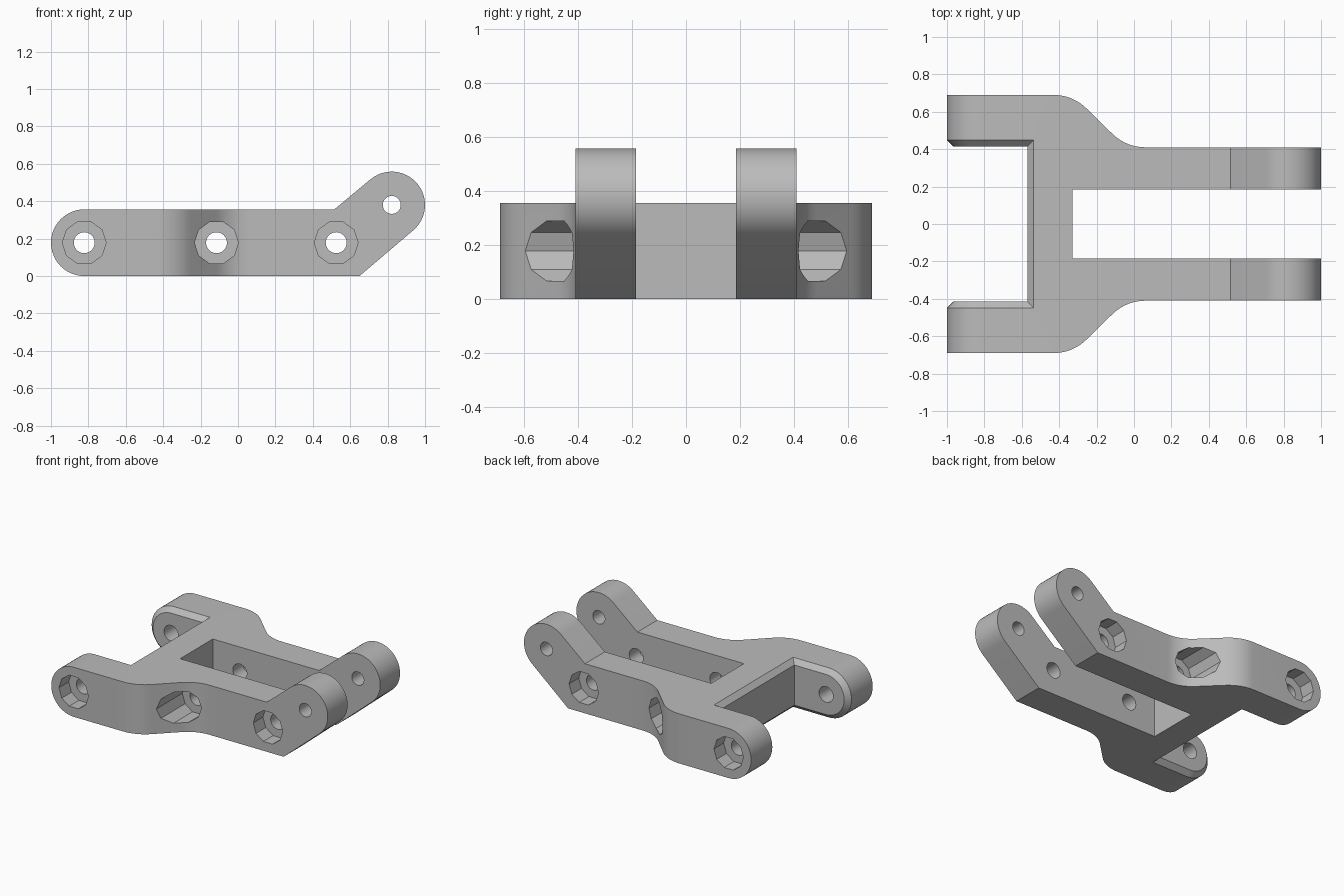
import bpy, bmesh
from math import pi, sin, cos, radians
from mathutils import Matrix

if "Cube" in bpy.data.objects:
    bpy.data.objects.remove(bpy.data.objects["Cube"], do_unlink=True)

grey = bpy.data.materials.new("light grey")
grey.use_nodes = True
colour = (0.5, 0.5, 0.5, 1)
grey.diffuse_color = colour
grey.node_tree.nodes["Principled BSDF"].inputs["Base Color"].default_value = colour


def arc(cx, cy, r, a0, a1, n):
    return [(cx + r * cos(radians(a0 + (a1 - a0) * i / n)),
             cy + r * sin(radians(a0 + (a1 - a0) * i / n))) for i in range(n + 1)]


def prism(name, points, lo, hi, axis):
    """Extrude a 2D outline along y (x,z outline) or z (x,y outline)."""
    place = (lambda u, v, d: (u, d, v)) if axis == "y" else (lambda u, v, d: (u, v, d))
    bm = bmesh.new()
    low = [bm.verts.new(place(u, v, lo)) for u, v in points]
    high = [bm.verts.new(place(u, v, hi)) for u, v in points]
    bm.faces.new(low)
    bm.faces.new(high)
    for i in range(len(points)):
        j = (i + 1) % len(points)
        bm.faces.new((low[i], low[j], high[j], high[i]))
    bmesh.ops.recalc_face_normals(bm, faces=bm.faces)
    mesh = bpy.data.meshes.new(name)
    bm.to_mesh(mesh)
    bm.free()
    ob = bpy.data.objects.new(name, mesh)
    bpy.context.collection.objects.link(ob)
    return ob


def rect(x0, x1, y0, y1):
    return [(x0, y0), (x1, y0), (x1, y1), (x0, y1)]


def boolean(ob, cutter, operation):
    """Apply a boolean and drop the cutter."""
    mod = ob.modifiers.new("cut", "BOOLEAN")
    mod.operation = operation
    mod.solver = "EXACT"
    mod.object = cutter
    bpy.context.view_layer.update()
    mesh = bpy.data.meshes.new_from_object(
        ob.evaluated_get(bpy.context.evaluated_depsgraph_get()))
    ob.modifiers.clear()
    ob.data = mesh
    bpy.data.objects.remove(cutter, do_unlink=True)


R, H = 0.178, 0.356          # end radius and body height
TIP = (0.822, 0.38)          # centre of the raised fork tips

# Side profile: rounded rear end and fork tips raised at 40 degrees
side = (arc(-1 + R, R, R, 270, 90, 24) + [(0.515, H)]
        + arc(*TIP, R, 130, -50, 24) + [(0.65, 0)])
body = prism("suspension_arm", side, -0.8, 0.8, "y")
body.data.materials.append(grey)

# Plan outline: wide rear arms flowing into a narrower fork
half = ([(-1.1, 0.69)] + arc(-0.43, 0.44, 0.25, 90, 45, 8)
        + arc(0.06, 0.66, 0.25, 225, 270, 8) + [(1.1, 0.41)])
plan = half + [(x, -y) for x, y in reversed(half)]
boolean(body, prism("plan", plan, -0.1, 0.8, "z"), "INTERSECT")

# Rear opening and fork slot
GAP, WALL = 0.415, -0.57
boolean(body, prism("opening", rect(-1.2, WALL, -GAP, GAP), -0.1, 0.8, "z"), "DIFFERENCE")
boolean(body, prism("slot", rect(-0.33, 1.2, -0.185, 0.185), -0.1, 0.8, "z"), "DIFFERENCE")

# Chamfer round the rear opening
bm = bmesh.new()
bm.from_mesh(body.data)
bmesh.ops.remove_doubles(bm, verts=bm.verts, dist=0.0005)


def on_rim(e):
    a, b = (v.co for v in e.verts)
    if max(a.x, b.x) > WALL + 0.002:
        return False
    along_arm = all(abs(abs(c.y) - GAP) < 0.002 for c in (a, b)) and a.y * b.y > 0
    on_wall = all(abs(c.x - WALL) < 0.002 for c in (a, b))
    return (along_arm and not on_wall) or (on_wall and abs(a.z - b.z) < 0.002)


bmesh.ops.bevel(bm, geom=[e for e in bm.edges if on_rim(e)], offset=0.034,
                offset_type="OFFSET", segments=1, profile=0.5, affect="EDGES")
bm.to_mesh(body.data)
bm.free()


# Bolt holes with ten-sided pockets on the outer faces
def circle(x, z, r, n):
    return [(x + r * cos(2 * pi * i / n), z + r * sin(2 * pi * i / n)) for i in range(n)]


for x, floor in ((-1 + R, 0.58), (-0.115, 0.30), (0.525, 0.30)):
    for lo, hi in ((floor, 0.9), (-0.9, -floor)):
        boolean(body, prism("pocket", circle(x, R, 0.117, 10), lo, hi, "y"), "DIFFERENCE")
    boolean(body, prism("hole", circle(x, R, 0.056, 24), -1, 1, "y"), "DIFFERENCE")
boolean(body, prism("tip_hole", circle(*TIP, 0.048, 24), -1, 1, "y"), "DIFFERENCE")

# Smooth the rounded surfaces, keep crisp edges
bpy.ops.object.select_all(action="DESELECT")
body.select_set(True)
bpy.context.view_layer.objects.active = body
bpy.ops.object.shade_smooth_by_angle(angle=radians(25))
